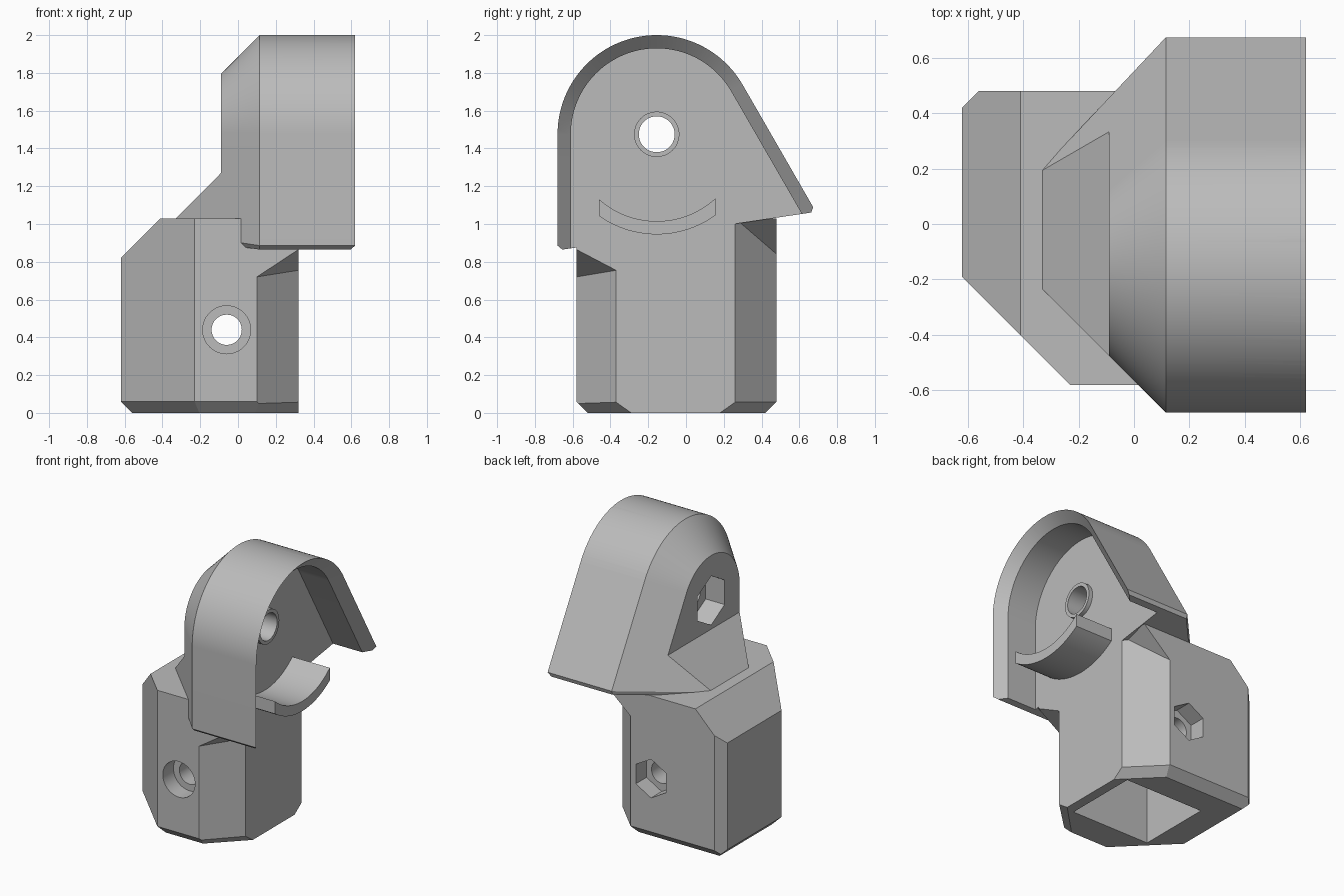
import bpy, bmesh
from math import sin, cos, pi, radians, sqrt
from mathutils import Vector, Matrix

if "Cube" in bpy.data.objects:
    bpy.data.objects.remove(bpy.data.objects["Cube"])

grey = bpy.data.materials.new("plain grey")
grey.use_nodes = True
colour = (0.5, 0.5, 0.5, 1)
grey.diffuse_color = colour
grey.node_tree.nodes["Principled BSDF"].inputs["Base Color"].default_value = colour

PIVOT_Y, PIVOT_Z, RADIUS = -0.155, 1.475, 0.525
SCREW_X, SCREW_Z = -0.06, 0.44


def finish(name, bm):
    bmesh.ops.recalc_face_normals(bm, faces=bm.faces[:])
    mesh = bpy.data.meshes.new(name)
    bm.to_mesh(mesh)
    bm.free()
    mesh.materials.append(grey)
    ob = bpy.data.objects.new(name, mesh)
    bpy.context.collection.objects.link(ob)
    return ob


def loft(name, rings):
    """Skin matching rings of points and cap both ends."""
    bm = bmesh.new()
    loops = [[bm.verts.new(p) for p in ring] for ring in rings]
    n = len(loops[0])
    for a, b in zip(loops, loops[1:]):
        for i in range(n):
            j = (i + 1) % n
            bm.faces.new((a[i], a[j], b[j], b[i]))
    bm.faces.new(loops[0])
    bm.faces.new(loops[-1])
    return finish(name, bm)


def box(name, lo, hi):
    corners = [(lo[0], lo[1]), (hi[0], lo[1]), (hi[0], hi[1]), (lo[0], hi[1])]
    return loft(name, [[(x, y, z) for x, y in corners] for z in (lo[2], hi[2])])


def rod(name, axis, a, b, r, sides):
    """Bar along x through the pivot, or along y through the screw; a corner points up."""
    ring = [(r * sin(2 * pi * i / sides), r * cos(2 * pi * i / sides)) for i in range(sides)]
    if axis == "x":
        return loft(name, [[(x, PIVOT_Y + u, PIVOT_Z + v) for u, v in ring] for x in (a, b)])
    return loft(name, [[(SCREW_X + u, y, SCREW_Z + v) for u, v in ring] for y in (a, b)])


def boolean(target, tool, operation="DIFFERENCE"):
    """Apply a boolean and discard the tool."""
    mod = target.modifiers.new("join", "BOOLEAN")
    mod.operation, mod.solver, mod.object = operation, "EXACT", tool
    bpy.context.view_layer.update()
    graph = bpy.context.evaluated_depsgraph_get()
    mesh = bpy.data.meshes.new_from_object(target.evaluated_get(graph))
    target.modifiers.clear()
    target.data = mesh
    bpy.data.objects.remove(tool)


def hood_ring(x, inset, drop=0.0):
    """Arch section with one upright side, one raked side and a tilted base."""
    r = RADIUS - inset
    base = lambda y: 0.962 + 0.149 * y - drop
    steps = 60
    arc = [(PIVOT_Y + r * cos(t), PIVOT_Z + r * sin(t))
           for t in (pi + (radians(30) - pi) * i / steps for i in range(steps + 1))]
    y0, (y1, z1) = arc[0][0], arc[-1]
    slope = sqrt(3)
    # Meeting point of the raked side and the tilted base
    ye = (z1 + slope * y1 - 0.962 + drop) / (slope + 0.149)
    nip = 0.025
    pts = [(y0 + nip, base(y0 + nip)), (y0, base(y0) + nip)] + arc
    pts += [(ye - nip * 0.6, base(ye) + nip), (ye - nip, base(ye - nip))]
    return [(x, y, z) for y, z in pts]


# Lower block: a box trimmed by chamfer planes
bm = bmesh.new()
bmesh.ops.create_cube(bm, size=1)
lo, hi = Vector((-0.62, -0.58, 0)), Vector((0.32, 0.48, 1.03))
bmesh.ops.scale(bm, vec=hi - lo, verts=bm.verts[:])
bmesh.ops.translate(bm, vec=(lo + hi) / 2, verts=bm.verts[:])
chamfers = [
    ((-0.62, -0.19, 0), (-1, -1, 0)), ((-0.62, 0.42, 0), (-1, 1, 0)),
    ((-0.62, 0, 0.82), (-1, 0, 1)), ((-0.56, 0, 0), (-1, 0, -1)),
    ((0, -0.52, 0), (0, -1, -1)), ((0, 0.42, 0), (0, 1, -1)),
    ((-0.62, -0.105, 0), (-1, -1, -sqrt(2))),
    ((0.32, 0.18, 0), (1, 1, -sqrt(2))), ((0.32, -0.29, 0), (1, -1, -sqrt(2))),
]
for co, no in chamfers:
    cut = bmesh.ops.bisect_plane(bm, geom=bm.verts[:] + bm.edges[:] + bm.faces[:],
                                 plane_co=co, plane_no=no, clear_outer=True)
    edges = [e for e in bm.edges if e.is_boundary]
    if edges:
        bmesh.ops.holes_fill(bm, edges=edges, sides=0)
body = finish("joint_bracket", bm)

# Corner cuts under the hood, each with a slanted ceiling
corner_cuts = [
    ((0.1, -0.58, 0.72), (0.32, -0.37, 0.755), (0.32, -0.58, 0.865)),
    ((0.1, 0.48, 0.84), (0.32, 0.26, 1.03), (0.32, 0.48, 1.035)),
]
for tri in corner_cuts:
    a, b, c = (Vector(p) for p in tri)
    mid = (a + b) / 2
    top = [mid + (p - mid) * 1.4 for p in (a, b, c)]
    boolean(body, loft("corner_cutter", [[(p.x, p.y, -0.2) for p in top], top]))

# Hood shell: straight outside, tapering at 45 degrees toward the pivot plate
hood = loft("hood", [hood_ring(0.62, 0), hood_ring(0.115, 0), hood_ring(-0.335, 0.45)])
notch = [(-0.09, 3), (-0.09, 1.27), (-0.6, 0.76), (-1, 0.76), (-1, 3)]
boolean(hood, loft("notch_cutter", [[(x, y, z) for x, z in notch] for y in (-1, 1)]))
boolean(hood, loft("hood_cutter", [hood_ring(0.32, 0.07, 0.4), hood_ring(0.55, 0.07, 0.4),
                                   hood_ring(0.66, -0.04, 0.4)]))
boolean(body, hood, "UNION")

# Curved shelf inside the hood, concentric with the pivot
steps = 24
ys = [-0.305 + 0.615 * i / steps for i in range(steps + 1)]
shelf = [(y, -sqrt(0.46 ** 2 - y * y)) for y in ys]
shelf += [(y, -sqrt(0.53 ** 2 - y * y)) for y in reversed(ys)]
boolean(body, loft("shelf", [[(x, PIVOT_Y + y, PIVOT_Z + z) for y, z in shelf]
                             for x in (0.3, 0.615)]), "UNION")

# Pivot collar, bore and nut pocket
boolean(body, rod("collar", "x", 0.28, 0.35, 0.12, 48), "UNION")
boolean(body, rod("pivot_cutter", "x", -0.5, 0.5, 0.095, 48))
boolean(body, rod("pivot_nut_cutter", "x", -0.5, 0.06, 0.175, 6))

# Square socket in the base
boolean(body, box("socket_cutter", (-0.37, -0.31, -0.2), (0.25, 0.23, 0.8)))

# Clamping screw: bore, counterbore in front, nut pocket behind
boolean(body, rod("screw_cutter", "y", -1, 1, 0.08, 48))
boolean(body, rod("counterbore_cutter", "y", -1, -0.46, 0.127, 48))
boolean(body, rod("screw_nut_cutter", "y", 0.36, 1, 0.138, 6))

bpy.ops.object.select_all(action="DESELECT")
body.select_set(True)
bpy.context.view_layer.objects.active = body
bpy.ops.object.shade_smooth_by_angle(angle=radians(20))
